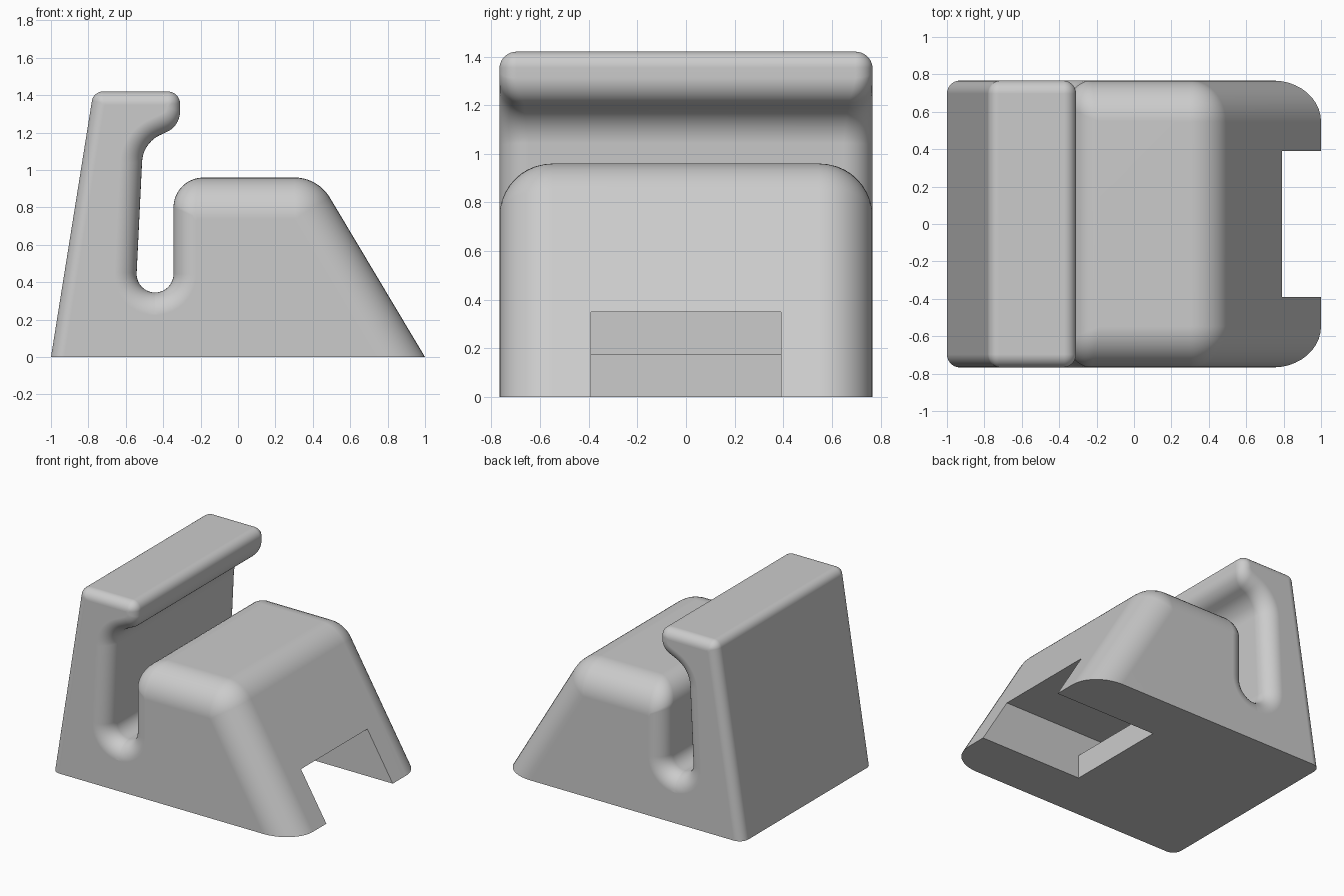
import bpy, bmesh, math
from mathutils import Vector

if "Cube" in bpy.data.objects:
    bpy.data.objects.remove(bpy.data.objects["Cube"])

HALF = 0.767     # half width along y
ARC = 10         # segments per rounded corner
STEPS = 10       # segments per side fillet

# Outline corners seen from the front: x, z, corner radius,
# and the side-fillet radius of the edge leading to the next corner
CORNERS = [
    (-1.0, 0.0, 0.0, 0.0),          # base
    (1.0, 0.0, 0.0, 0.22),          # front slope
    (0.427, 0.96, 0.22, 0.22),      # block top
    (-0.345, 0.96, 0.16, 0.12),     # slot, block side
    (-0.345, 0.345, 0.099, 0.12),   # slot floor
    (-0.547, 0.345, 0.099, 0.12),   # slot, upright side
    (-0.508, 1.145, 0.166, 0.10),   # underside of lip
    (-0.31, 1.236, 0.12, 0.07),     # lip tip
    (-0.31, 1.42, 0.065, 0.07),     # upright top
    (-0.773, 1.42, 0.06, 0.07),     # back
]
N = len(CORNERS)
P = [Vector(c[:2]) for c in CORNERS]
DIR = [(P[(i + 1) % N] - P[i]).normalized() for i in range(N)]
NRM = [Vector((-d.y, d.x)) for d in DIR]


def outline(theta):
    """Rounded outline inset by each edge's fillet; returns (x, z, depth radius)."""
    k = 1 - math.cos(theta)
    pts = []
    for i in range(N):
        a, b = (i - 1) % N, i
        da, db = CORNERS[a][3], CORNERS[b][3]
        cross = DIR[a].cross(DIR[b])
        # intersection of the two inset edges
        pa, pb = P[i] + NRM[a] * da * k, P[i] + NRM[b] * db * k
        c = pa + DIR[a] * ((pb - pa).cross(DIR[b]) / cross)
        r = CORNERS[i][2]
        if r == 0:
            pts.append((c.x, c.y, max(da, db)))
            continue
        side = 1 if cross > 0 else -1
        r = max(r - side * (da + db) / 2 * k, 0.015)
        turn = math.atan2(cross, DIR[a].dot(DIR[b]))
        start = c - DIR[a] * r * math.tan(abs(turn) / 2)
        centre = start + NRM[a] * side * r
        arm = start - centre
        for j in range(ARC + 1):
            t = j / ARC
            s, co = math.sin(turn * t), math.cos(turn * t)
            q = centre + Vector((arm.x * co - arm.y * s, arm.x * s + arm.y * co))
            pts.append((q.x, q.y, da + (db - da) * t))
    return pts


def finish(bm, name):
    bmesh.ops.remove_doubles(bm, verts=bm.verts, dist=1e-5)
    bmesh.ops.recalc_face_normals(bm, faces=bm.faces)
    me = bpy.data.meshes.new(name)
    bm.to_mesh(me)
    bm.free()
    ob = bpy.data.objects.new(name, me)
    bpy.context.collection.objects.link(ob)
    return ob


# Main body: loft of outlines from one side to the other
bm = bmesh.new()
angles = [math.pi / 2 * j / STEPS for j in range(STEPS + 1)]
rings = []
for sign, seq in ((-1, angles[::-1]), (1, angles)):
    for th in seq:
        rings.append([bm.verts.new((x, sign * (HALF - d + d * math.sin(th)), z))
                      for x, z, d in outline(th)])
for r0, r1 in zip(rings, rings[1:]):
    for j in range(len(r0)):
        k = (j + 1) % len(r0)
        bm.faces.new((r0[j], r0[k], r1[k], r1[j]))
bm.faces.new(rings[0])
bm.faces.new(rings[-1])
body = finish(bm, "stand_body")

# Stepped pocket under the front slope
bm = bmesh.new()
step = [(0.16, -0.2), (1.3, -0.2), (1.3, 0.35), (-0.25, 0.35), (-0.25, 0.175), (0.16, 0.175)]
face = bm.faces.new([bm.verts.new((x, -0.39, z)) for x, z in step])
ext = bmesh.ops.extrude_face_region(bm, geom=[face])
bmesh.ops.translate(bm, vec=(0, 0.78, 0),
                    verts=[v for v in ext["geom"] if isinstance(v, bmesh.types.BMVert)])
cutter = finish(bm, "pocket_cutter")
cutter.hide_render = True

bpy.context.view_layer.objects.active = body
body.select_set(True)
cut = body.modifiers.new("pocket", 'BOOLEAN')
cut.object = cutter
cut.operation = 'DIFFERENCE'
cut.solver = 'EXACT'
bpy.ops.object.modifier_apply(modifier=cut.name)
bpy.data.objects.remove(cutter)

# Smooth fillets, crisp base and pocket edges
bpy.ops.object.shade_smooth_by_angle(angle=math.radians(35))
wn = body.modifiers.new("weighted_normals", 'WEIGHTED_NORMAL')
wn.keep_sharp = True
